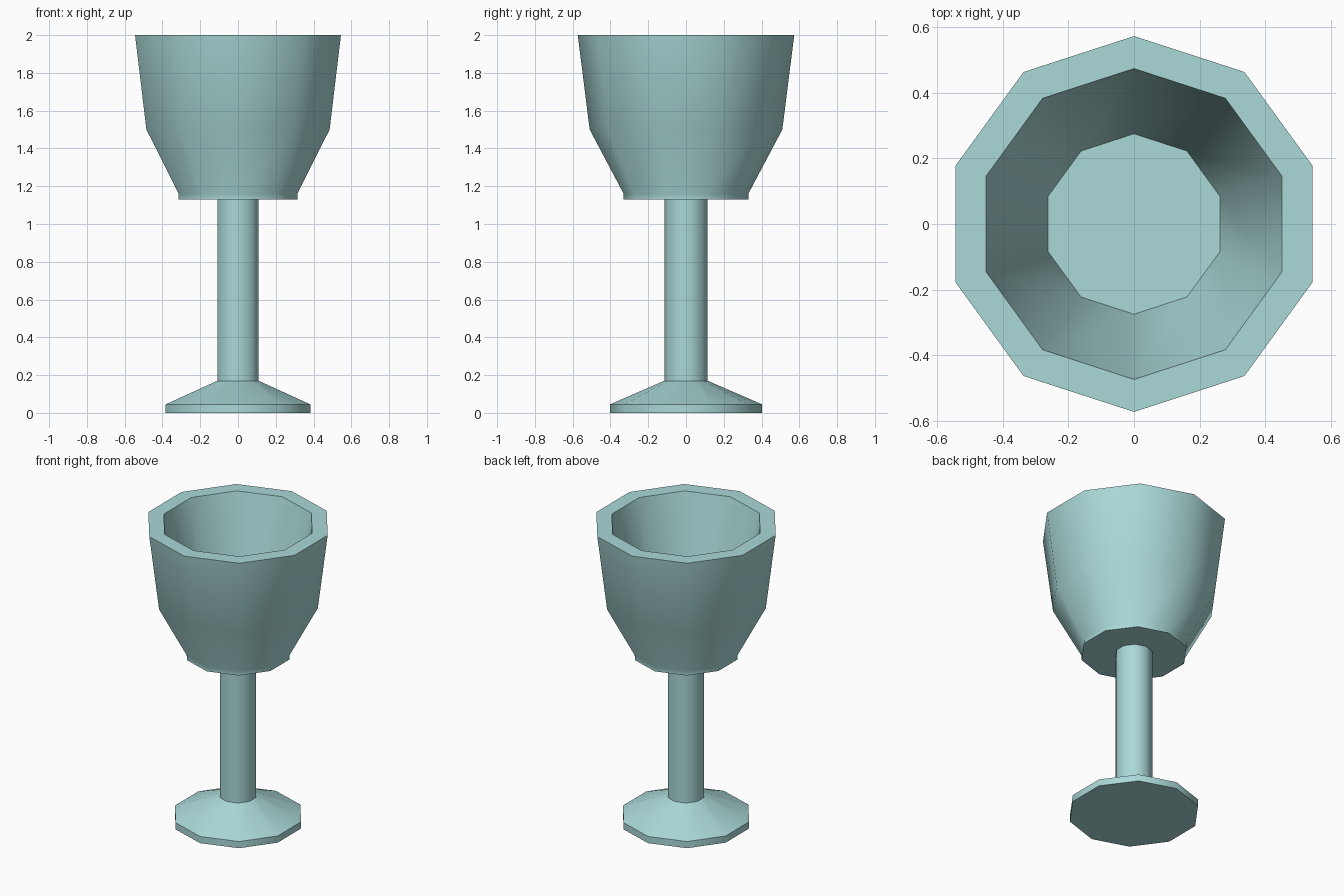
import bpy, bmesh, math

if "Cube" in bpy.data.objects:
    bpy.data.objects.remove(bpy.data.objects["Cube"])

SIDES = 10

# (radius, height) outline: foot, stem, bowl outside, rim, bowl inside
PROFILE = [
    (0.403, 0.00), (0.403, 0.045),   # foot rim
    (0.115, 0.17), (0.115, 1.13),    # stem
    (0.33, 1.13), (0.33, 1.16),      # bowl collar
    (0.51, 1.50), (0.573, 2.00),     # bowl outside
    (0.474, 2.00), (0.275, 1.20),    # rim and inside wall
]


def lathe(name, profile, sides):
    """Closed faceted turning with a corner on the y axis."""
    bm = bmesh.new()
    rings = []
    for r, z in profile:
        angles = [math.pi / 2 + 2 * math.pi * i / sides for i in range(sides)]
        rings.append([bm.verts.new((r * math.cos(a), r * math.sin(a), z)) for a in angles])
    for low, high in zip(rings, rings[1:]):
        for i in range(sides):
            j = (i + 1) % sides
            bm.faces.new((low[i], low[j], high[j], high[i]))
    bm.faces.new(rings[0][::-1])   # underside of the foot
    bm.faces.new(rings[-1])        # floor of the bowl
    bmesh.ops.recalc_face_normals(bm, faces=bm.faces)
    mesh = bpy.data.meshes.new(name)
    bm.to_mesh(mesh)
    bm.free()
    obj = bpy.data.objects.new(name, mesh)
    bpy.context.collection.objects.link(obj)
    return obj


goblet = lathe("goblet", PROFILE, SIDES)

# Pale teal finish
mat = bpy.data.materials.new("pale_teal")
mat.diffuse_color = (0.40, 0.69, 0.68, 1)
mat.use_nodes = True
mat.node_tree.nodes["Principled BSDF"].inputs["Base Color"].default_value = mat.diffuse_color
goblet.data.materials.append(mat)

# Soft sides, crisp rims
bpy.context.view_layer.objects.active = goblet
goblet.select_set(True)
bpy.ops.object.shade_smooth_by_angle(angle=math.radians(40))
